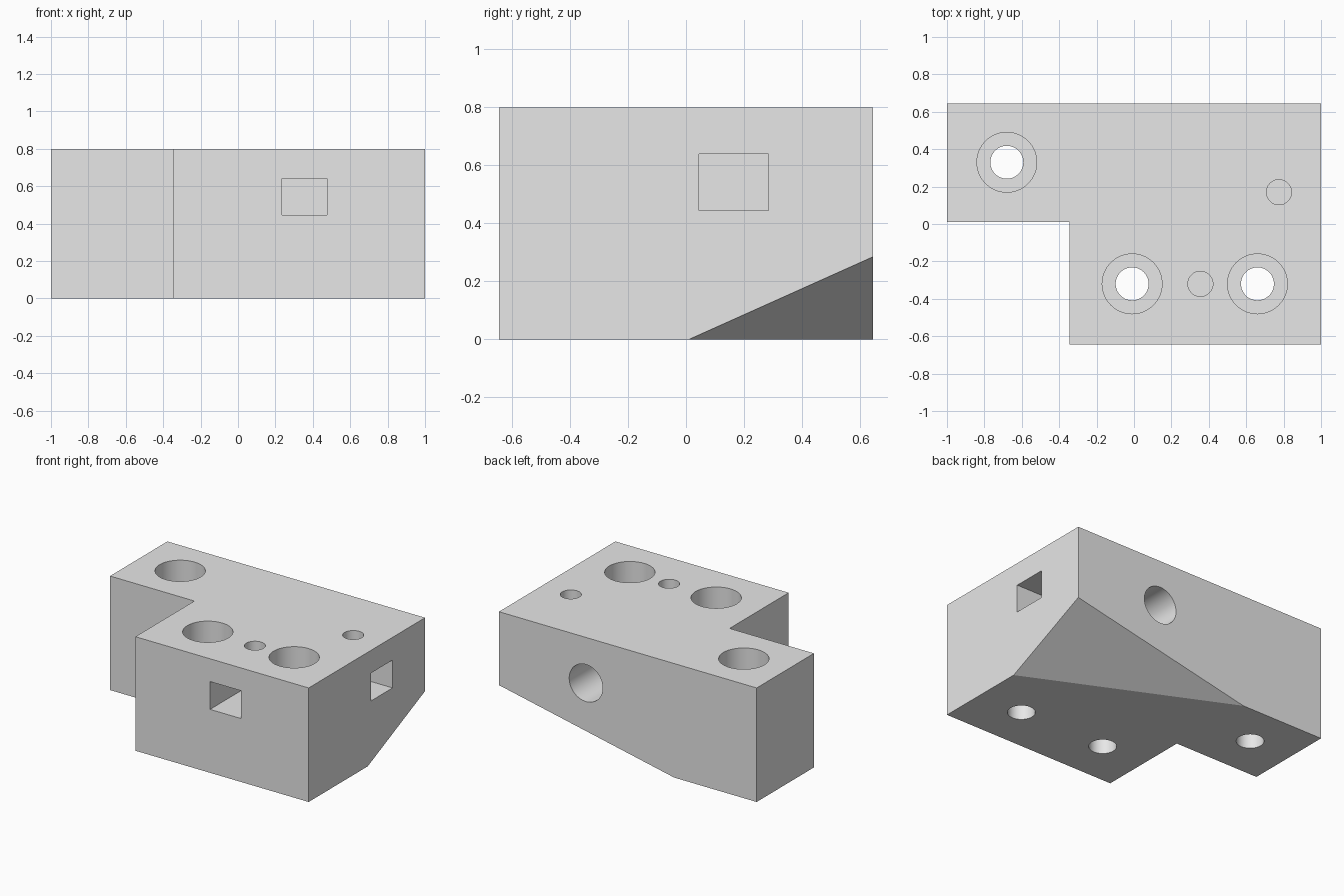
import bpy
import bmesh
import math
from mathutils import Vector, Matrix

cube = bpy.data.objects.get("Cube")
if cube:
    bpy.data.objects.remove(cube, do_unlink=True)

TOP = 0.8
SIDE = 0.645

grey = bpy.data.materials.new("light_grey")
grey.use_nodes = True
grey.diffuse_color = (0.8, 0.8, 0.8, 1)
grey.node_tree.nodes["Principled BSDF"].inputs["Base Color"].default_value = (0.8, 0.8, 0.8, 1)


def add_object(name, bm):
    bmesh.ops.recalc_face_normals(bm, faces=bm.faces)
    mesh = bpy.data.meshes.new(name)
    bm.to_mesh(mesh)
    bm.free()
    mesh.materials.append(grey)
    obj = bpy.data.objects.new(name, mesh)
    bpy.context.collection.objects.link(obj)
    return obj


def subtract(target, name, bm):
    """Cut a solid out of the target and drop the cutter."""
    cutter = add_object(name, bm)
    cutter.hide_render = True
    mod = target.modifiers.new(name, "BOOLEAN")
    mod.operation = "DIFFERENCE"
    mod.solver = "EXACT"
    mod.object = cutter
    bpy.context.view_layer.objects.active = target
    bpy.ops.object.modifier_apply(modifier=mod.name)
    bpy.data.objects.remove(cutter, do_unlink=True)


def drill(target, name, start, end, radius):
    start, end = Vector(start), Vector(end)
    axis = end - start
    bm = bmesh.new()
    turn = axis.to_track_quat("Z", "Y").to_matrix().to_4x4()
    bmesh.ops.create_cone(bm, cap_ends=True, segments=64, radius1=radius, radius2=radius,
                          depth=axis.length, matrix=Matrix.Translation((start + end) / 2) @ turn)
    subtract(target, name, bm)


def pocket(target, name, low, high):
    low, high = Vector(low), Vector(high)
    bm = bmesh.new()
    bmesh.ops.create_cube(bm, size=1, matrix=Matrix.Translation((low + high) / 2)
                          @ Matrix.Diagonal((*(high - low), 1)))
    subtract(target, name, bm)


# L-shaped block
outline = [(-1, SIDE), (-1, 0.01), (-0.345, 0.01), (-0.345, -SIDE), (1, -SIDE), (1, SIDE)]
bm = bmesh.new()
base = bm.faces.new([bm.verts.new((x, y, 0)) for x, y in outline])
raised = bmesh.ops.extrude_face_region(bm, geom=[base])["geom"]
bmesh.ops.translate(bm, vec=(0, 0, TOP), verts=[v for v in raised if isinstance(v, bmesh.types.BMVert)])
bmesh.ops.recalc_face_normals(bm, faces=bm.faces)

# Sloping cut across the lower back left corner
a, b, c = Vector((1, 0.01, 0)), Vector((-0.36, SIDE, 0)), Vector((1, SIDE, 0.285))
normal = (b - a).cross(c - a)
if normal.z > 0:
    normal.negate()
cut = bmesh.ops.bisect_plane(bm, geom=bm.verts[:] + bm.edges[:] + bm.faces[:], dist=0.0001,
                             plane_co=a, plane_no=normal, clear_outer=True)
bmesh.ops.holes_fill(bm, edges=[e for e in bm.edges if e.is_boundary])
block = add_object("mounting_block", bm)

# Counterbored screw holes
for x, y in ((-0.68, 0.33), (-0.01, -0.32), (0.66, -0.32)):
    drill(block, "screw_hole", (x, y, -0.1), (x, y, TOP + 0.1), 0.088)
    drill(block, "counterbore", (x, y, 0.4), (x, y, TOP + 0.1), 0.16)

# Square nut pockets with a small hole from the top into each
pocket(block, "front_pocket", (0.235, -SIDE - 0.1, 0.445), (0.475, -0.2, 0.64))
pocket(block, "left_pocket", (0.655, 0.045, 0.445), (1.1, 0.285, 0.64))
for x, y in ((0.355, -0.32), (0.775, 0.17)):
    drill(block, "small_hole", (x, y, 0.3), (x, y, TOP + 0.1), 0.067)

# Round blind hole in the back
drill(block, "back_hole", (0.325, 0, 0.48), (0.325, SIDE + 0.1, 0.48), 0.13)

bpy.ops.object.select_all(action="DESELECT")
block.select_set(True)
bpy.context.view_layer.objects.active = block
bpy.ops.object.shade_smooth_by_angle(angle=math.radians(20))
